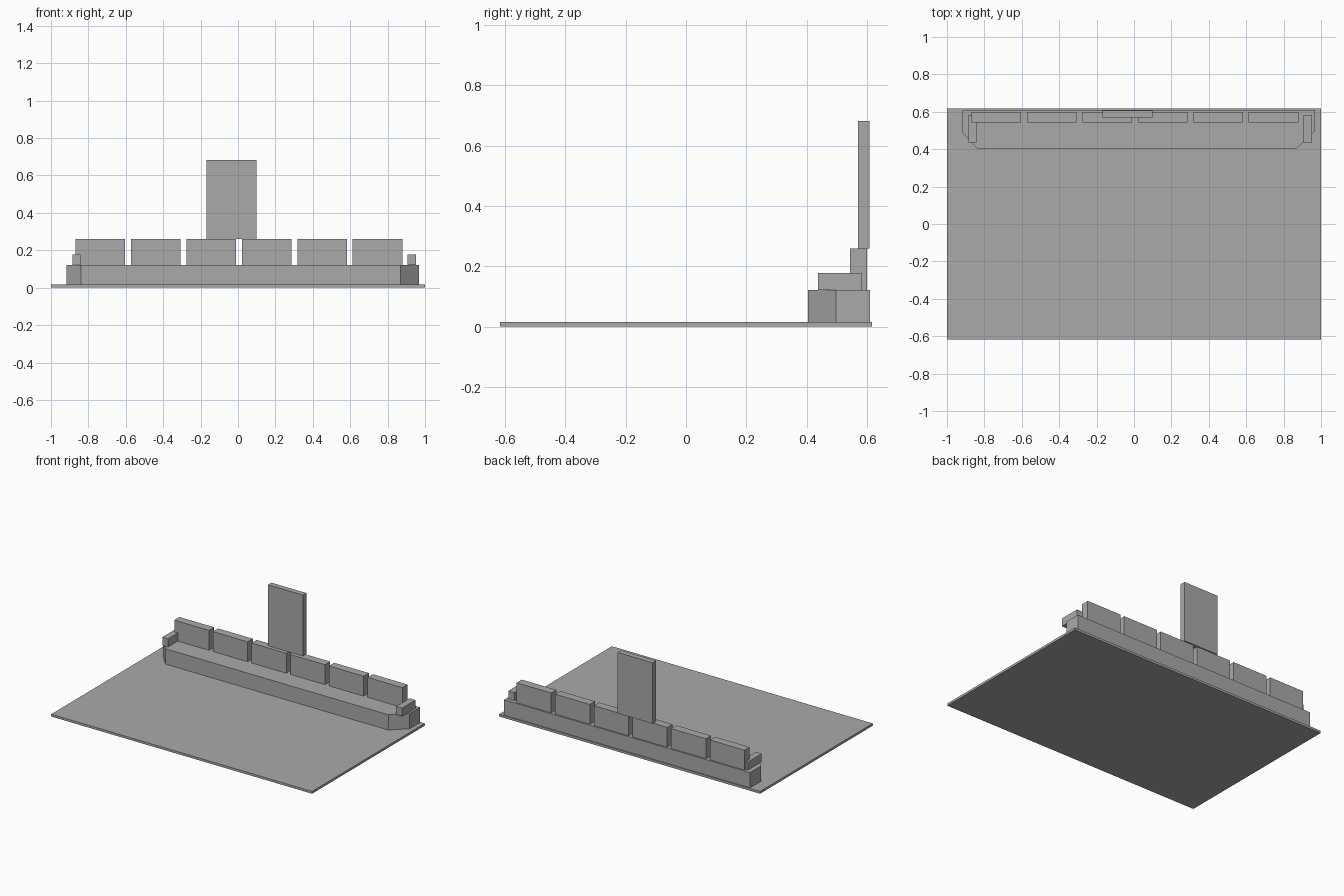
import bpy, bmesh

cube = bpy.data.objects.get("Cube")
if cube:
    bpy.data.objects.remove(cube, do_unlink=True)

# One plain grey for everything
grey = bpy.data.materials.new("plain_grey")
grey.use_nodes = True
colour = (0.4, 0.4, 0.4, 1)
grey.diffuse_color = colour
grey.node_tree.nodes["Principled BSDF"].inputs["Base Color"].default_value = colour


def prism(name, outline, z0, z1):
    """Extrude a flat outline upwards from z0 to z1."""
    bm = bmesh.new()
    face = bm.faces.new([bm.verts.new((x, y, z0)) for x, y in outline])
    up = bmesh.ops.extrude_face_region(bm, geom=[face])["geom"]
    top = [v for v in up if isinstance(v, bmesh.types.BMVert)]
    bmesh.ops.translate(bm, verts=top, vec=(0, 0, z1 - z0))
    bmesh.ops.recalc_face_normals(bm, faces=bm.faces)
    mesh = bpy.data.meshes.new(name)
    bm.to_mesh(mesh)
    bm.free()
    mesh.materials.append(grey)
    obj = bpy.data.objects.new(name, mesh)
    bpy.context.collection.objects.link(obj)


def box(name, x0, x1, y0, y1, z0, z1):
    prism(name, [(x0, y0), (x1, y0), (x1, y1), (x0, y1)], z0, z1)


FLOOR, SEAT, BACK = 0.016, 0.122, 0.26

# Thin floor plate
box("floor_plate", -1, 1, -0.617, 0.617, 0, FLOOR)

# Long bench with cut front corners
prism("bench_base", [(-0.84, 0.405), (0.87, 0.405), (0.968, 0.498),
                     (0.968, 0.61), (-0.918, 0.61), (-0.918, 0.49)], FLOOR, SEAT)

# Row of six backrests
for i in range(6):
    x = -0.869 + i * 0.2965
    box(f"backrest_{i + 1}", x, x + 0.266, 0.543, 0.6, SEAT, BACK)

# Armrests
box("right_armrest", -0.886, -0.842, 0.437, 0.584, SEAT, 0.178)
box("left_armrest", 0.906, 0.953, 0.437, 0.584, SEAT, 0.178)

# Tall panel standing on the backrests
box("tall_panel", -0.169, 0.099, 0.57, 0.608, BACK, 0.682)
